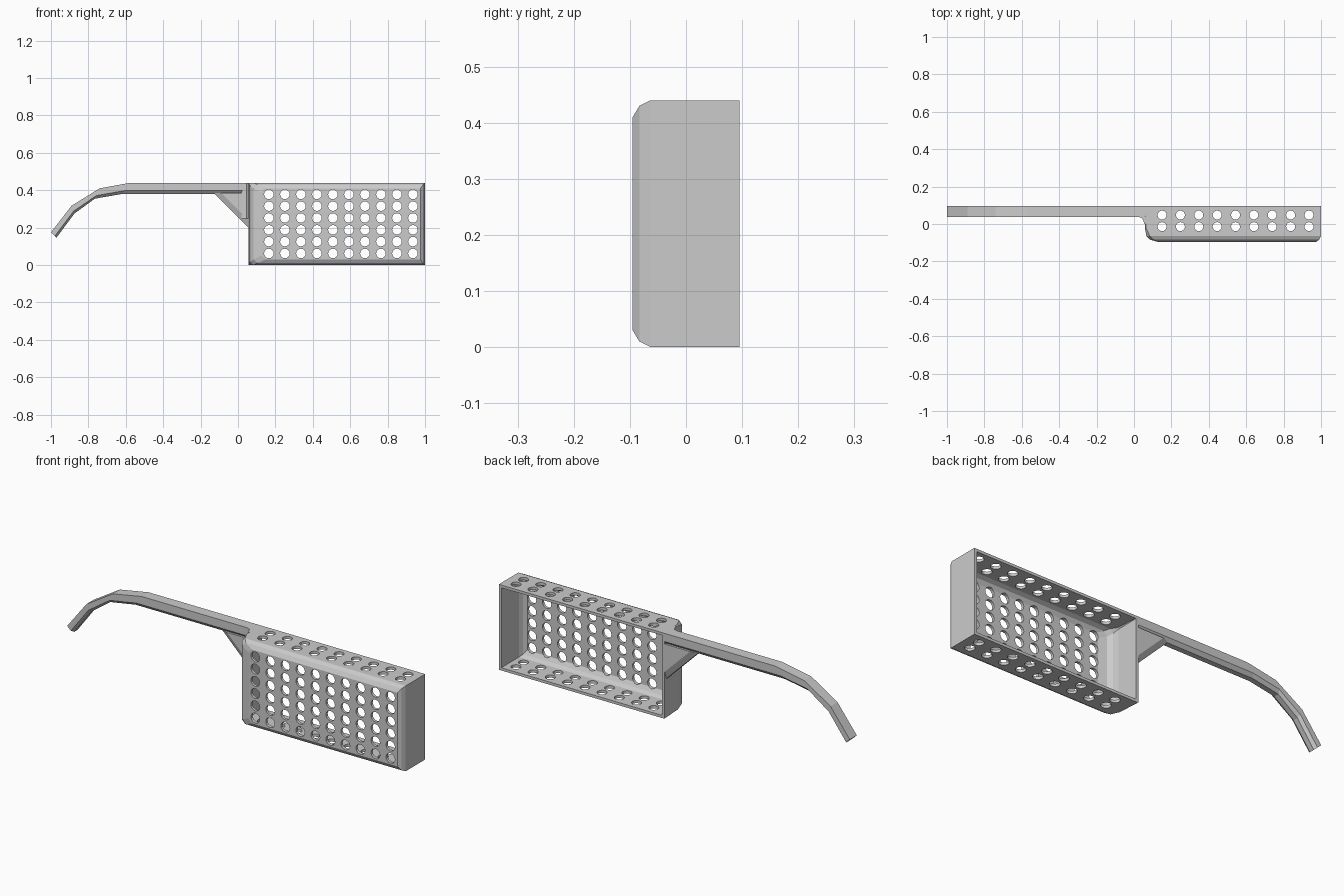
import bpy, bmesh, math
from mathutils import Matrix, Vector

if "Cube" in bpy.data.objects:
    bpy.data.objects.remove(bpy.data.objects["Cube"])


def make_object(name, bm):
    bmesh.ops.recalc_face_normals(bm, faces=bm.faces[:])
    mesh = bpy.data.meshes.new(name)
    bm.to_mesh(mesh)
    bm.free()
    obj = bpy.data.objects.new(name, mesh)
    bpy.context.collection.objects.link(obj)
    return obj


def loft(name, loops, cap_start=True):
    """Skin a sequence of equal-length point loops."""
    bm = bmesh.new()
    rings = [[bm.verts.new(p) for p in loop] for loop in loops]
    for a, b in zip(rings, rings[1:]):
        for i in range(len(a)):
            j = (i + 1) % len(a)
            bm.faces.new((a[i], a[j], b[j], b[i]))
    if cap_start:
        bm.faces.new(rings[0])
    bm.faces.new(rings[-1])
    return make_object(name, bm)


# Basket: open-backed tray with softened front and left edges
H, T = 0.44, 0.014
# y, left x, right x, z inset, left corner chamfer
LAYERS = [(0.095, 0.055, 1.0, 0.0, 0.002), (-0.02, 0.058, 1.0, 0.0, 0.006),
          (-0.063, 0.066, 1.0, 0.0, 0.018), (-0.083, 0.083, 0.99, 0.01, 0.02),
          (-0.095, 0.125, 0.975, 0.03, 0.02)]


def ring(y, xl, xr, zi, c, t=0.0):
    xl, xr, z0, z1 = xl + t, xr - t, zi + t, H - zi - t
    return [(xl + c, y, z0), (xr, y, z0), (xr, y, z1),
            (xl + c, y, z1), (xl, y, z1 - c), (xl, y, z0 + c)]


outer = [ring(*layer) for layer in LAYERS]
inner = [ring(layer[0] + (T if i > 1 else 0), *layer[1:], t=T)
         for i, layer in enumerate(LAYERS)]
# inner front floor -> rim -> outer front face
basket = loft("basket", inner[::-1] + outer)

# Drain-hole cutters: 10 x 6 through the front, 9 x 2 through top and bottom
bm = bmesh.new()


def add_hole(location, radius, depth, axis):
    rot = Matrix.Rotation(math.pi / 2, 4, 'X') if axis == 'Y' else Matrix()
    bmesh.ops.create_cone(bm, cap_ends=True, segments=16, radius1=radius,
                          radius2=radius, depth=depth,
                          matrix=Matrix.Translation(location) @ rot)


for i in range(10):
    for k in range(6):
        add_hole((0.165 + i * 0.0856, -0.09, 0.062 + k * 0.0632), 0.0255, 0.08, 'Y')
for i in range(9):
    for y in (-0.014, 0.048):
        for z in (0, H):
            add_hole((0.15 + i * 0.0982, y, z), 0.024, 0.06, 'Z')
cutter = make_object("hole_cutter", bm)
cutter.hide_render = True

mod = basket.modifiers.new("holes", 'BOOLEAN')
mod.operation = 'DIFFERENCE'
mod.solver = 'EXACT'
mod.object = cutter
bpy.context.view_layer.update()
deps = bpy.context.evaluated_depsgraph_get()
basket_mesh = bpy.data.meshes.new_from_object(basket.evaluated_get(deps))
basket.modifiers.clear()
basket.data = basket_mesh
bpy.data.objects.remove(cutter)

# Handle: bar with chamfered underside, bending down in a hook
Y0, Y1, C = 0.038, 0.095, 0.3
TOP = [(0.06, 0.44), (-0.575, 0.44), (-0.74, 0.41), (-0.89, 0.317), (-1.0, 0.175)]
BOTTOM = [(0.06, 0.38), (-0.62, 0.38), (-0.765, 0.355), (-0.875, 0.275), (-0.97, 0.147)]
sections = []
for (xt, zt), (xb, zb) in zip(TOP, BOTTOM):
    xm, zm = xb + (xt - xb) * C, zb + (zt - zb) * C
    sections.append([(xt, Y0, zt), (xt, Y1, zt), (xm, Y1, zm),
                     (xb, Y1 - 0.015, zb), (xb, Y0 + 0.015, zb), (xm, Y0, zm)])
loft("handle", sections)

# Gusset brace under the handle, with chamfered lower edge
GUSSET = [(0.015, [(-0.13, 0.385), (0.062, 0.385), (0.062, 0.195)]),
          (0.0, [(-0.09, 0.385), (0.062, 0.385), (0.062, 0.235)])]
layout = [(Y0, 1), (Y0 + 0.015, 0), (Y1 - 0.015, 0), (Y1, 1)]
loft("gusset_brace", [[(x, y, z) for x, z in GUSSET[g][1]] for y, g in layout])

# Small fillet where the handle meets the basket wall
FILLET = [(0.02, 0.04), (0.045, 0.03), (0.056, 0.0), (0.062, 0.0), (0.062, 0.04)]
loft("handle_fillet", [[(x, y, z) for x, y in FILLET] for z in (0.25, 0.38, 0.44)])
